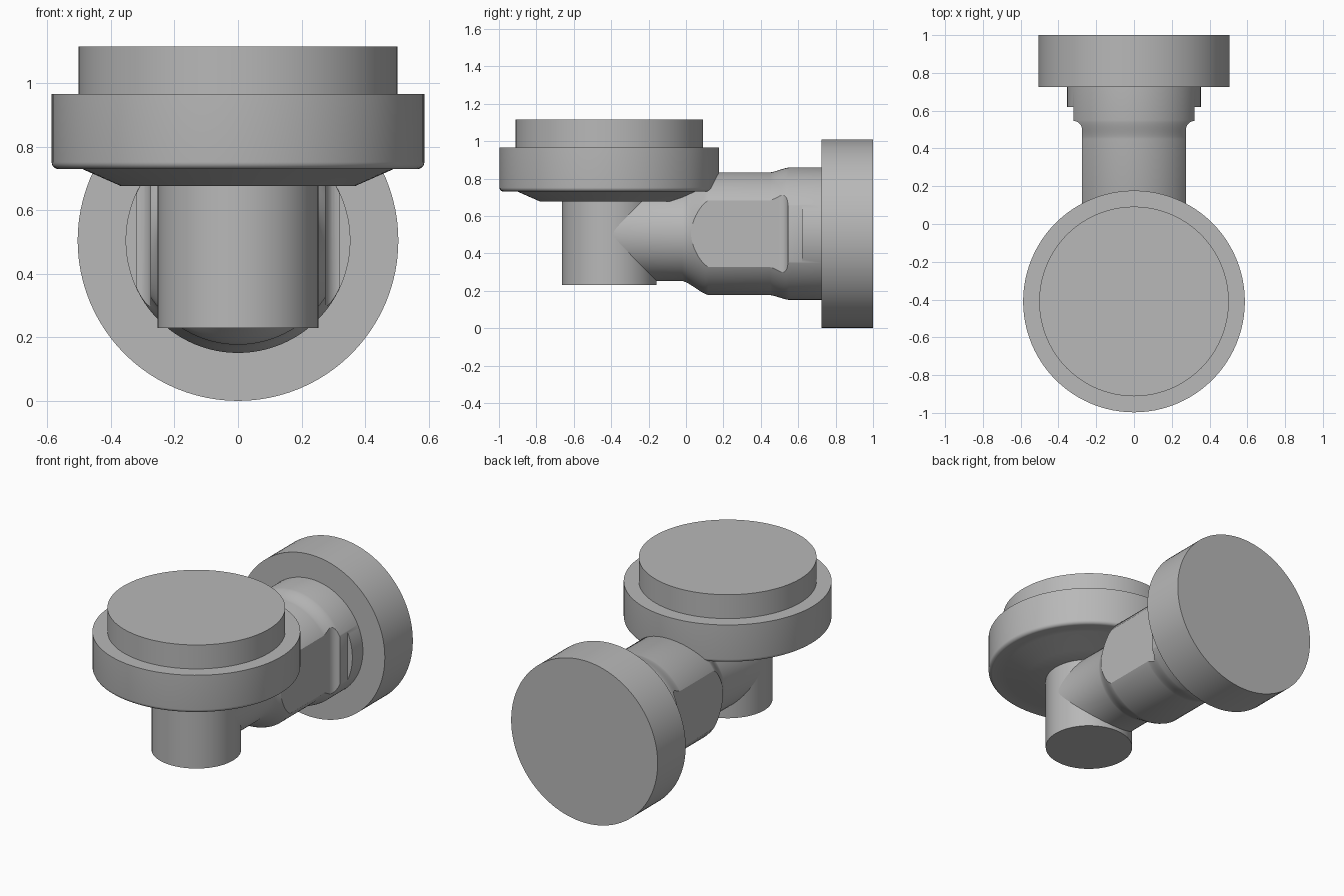
import bpy, bmesh, math
from mathutils import Matrix, Vector

if "Cube" in bpy.data.objects:
    bpy.data.objects.remove(bpy.data.objects["Cube"])

grey = bpy.data.materials.new("plain grey")
grey.diffuse_color = (0.48, 0.48, 0.48, 1)
grey.use_nodes = True
grey.node_tree.nodes["Principled BSDF"].inputs["Base Color"].default_value = grey.diffuse_color
SEG = 96


def finish(bm, name):
    bmesh.ops.recalc_face_normals(bm, faces=bm.faces)
    me = bpy.data.meshes.new(name)
    bm.to_mesh(me)
    bm.free()
    me.materials.append(grey)
    ob = bpy.data.objects.new(name, me)
    bpy.context.collection.objects.link(ob)
    return ob


def smooth(ob, degrees=28):
    bpy.ops.object.select_all(action='DESELECT')
    ob.select_set(True)
    bpy.context.view_layer.objects.active = ob
    bpy.ops.object.shade_smooth_by_angle(angle=math.radians(degrees))


def lathe(name, profile, matrix):
    """Solid of revolution from (radius, height) points, with flat end caps."""
    bm = bmesh.new()
    rings = [[bm.verts.new((r * math.cos(2 * math.pi * i / SEG),
                            r * math.sin(2 * math.pi * i / SEG), h))
              for i in range(SEG)] for r, h in profile]
    for a, b in zip(rings, rings[1:]):
        for i in range(SEG):
            j = (i + 1) % SEG
            bm.faces.new((a[i], a[j], b[j], b[i]))
    bm.faces.new(rings[0])
    bm.faces.new(rings[-1])
    bm.transform(matrix)
    return finish(bm, name)


def ease(r0, h0, r1, h1, n=8):
    """Smooth S-shaped transition between two radii."""
    pts = []
    for i in range(n + 1):
        t = i / n
        s = 0.5 * t + 0.5 * t * t * (3 - 2 * t)
        pts.append((r0 + (r1 - r0) * s, h0 + (h1 - h0) * t))
    return pts


upright = Matrix.Translation((0, -0.41, 0))
# lathe height runs along +y for the sideways parts
sideways = Matrix.Translation((0, 0, 0.505)) @ Matrix.Rotation(-math.pi / 2, 4, 'X')

# vertical stem
smooth(lathe("stem", [(0.253, 0.23), (0.253, 0.70)], upright))

# stepped round cap with conical underside and rounded lower rim
rim = [(0.565 + 0.022 * math.sin(a), 0.752 - 0.022 * math.cos(a))
       for a in (math.radians(15 * k) for k in range(7))]
smooth(lathe("cap", [(0.37, 0.677), (0.49, 0.73)] + rim
             + [(0.587, 0.967), (0.502, 0.967), (0.502, 1.116)], upright))

# horizontal pipe body, widening towards the flange
body = lathe("pipe_body", [(0.252, -0.41)] + ease(0.252, -0.02, 0.328, 0.12)
             + ease(0.328, 0.45, 0.354, 0.55) + [(0.354, 0.74)], sideways)

# wrench flats: stepped cut with a rounded shoulder on both sides
shoulder = [(0.32 - 0.045 * math.cos(a), 0.5 + 0.045 * math.sin(a))
            for a in (math.radians(11.25 * k) for k in range(9))]
outline = [(0.275, -0.2)] + shoulder + [(0.32, 0.62), (0.6, 0.62), (0.6, -0.2)]
for side, label in ((1, "right"), (-1, "left")):
    bm = bmesh.new()
    face = bm.faces.new([bm.verts.new((side * x, y, 0)) for x, y in outline])
    ext = bmesh.ops.extrude_face_region(bm, geom=[face])
    bmesh.ops.translate(bm, vec=Vector((0, 0, 1.1)),
                        verts=[v for v in ext["geom"] if isinstance(v, bmesh.types.BMVert)])
    cutter = finish(bm, label + "_flat_cutter")
    mod = body.modifiers.new("flat", 'BOOLEAN')
    mod.operation = 'DIFFERENCE'
    mod.solver = 'EXACT'
    mod.object = cutter
    bpy.context.view_layer.objects.active = body
    bpy.ops.object.modifier_apply(modifier=mod.name)
    bpy.data.objects.remove(cutter)
smooth(body)

# end flange
smooth(lathe("flange", [(0.505, 0.724), (0.505, 1.0)], sideways))
